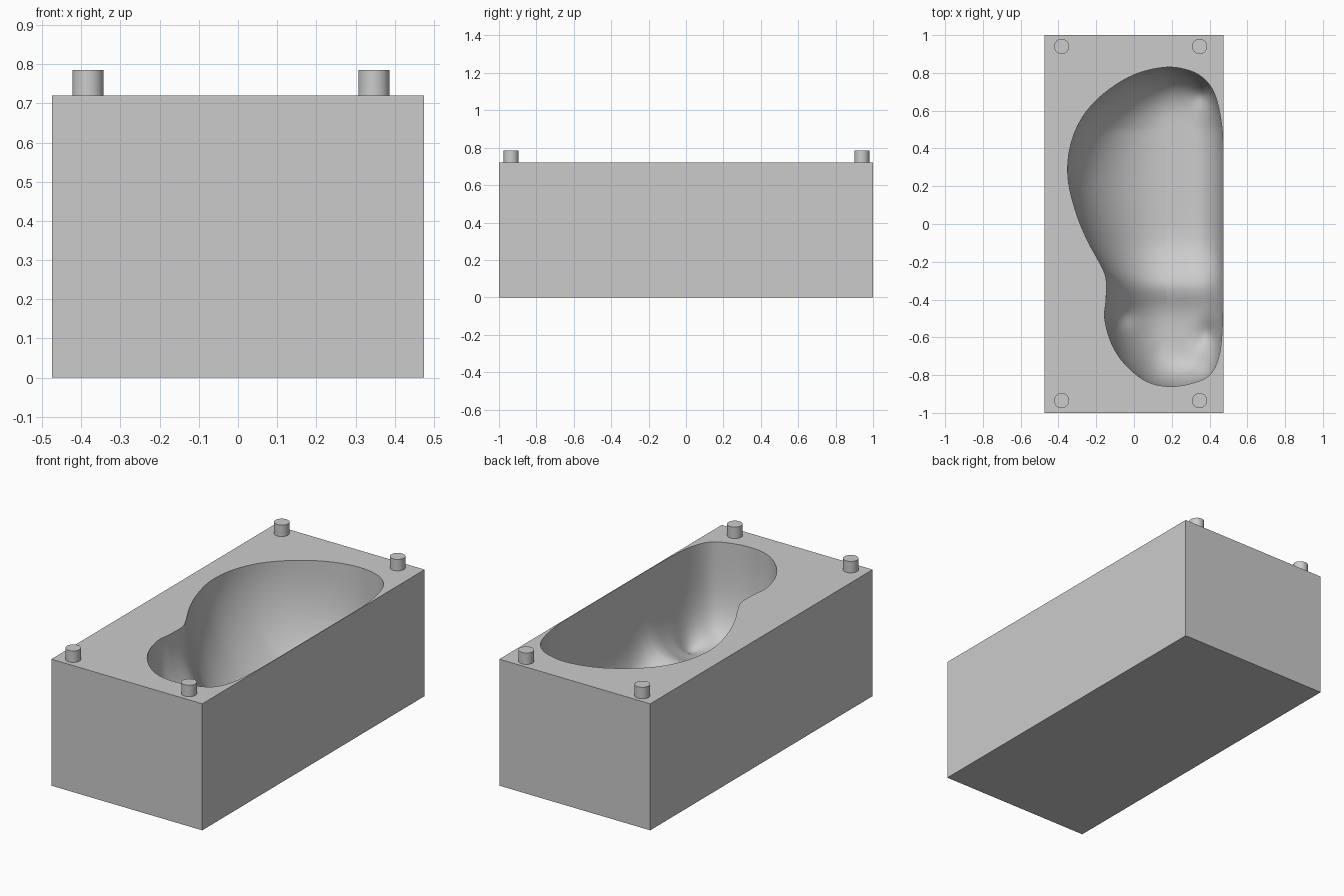
import bpy, bmesh, math
from mathutils import Vector

cube = bpy.data.objects.get("Cube")
if cube:
    bpy.data.objects.remove(cube, do_unlink=True)

HALF_X, HALF_Y, TOP = 0.475, 1.0, 0.72

grey = bpy.data.materials.new("plain grey")
grey.use_nodes = True
colour = (0.6, 0.6, 0.6, 1)
grey.diffuse_color = colour
grey.node_tree.nodes["Principled BSDF"].inputs["Base Color"].default_value = colour


def add_object(name, bm):
    mesh = bpy.data.meshes.new(name)
    bm.to_mesh(mesh)
    bm.free()
    mesh.materials.append(grey)
    obj = bpy.data.objects.new(name, mesh)
    bpy.context.collection.objects.link(obj)
    return obj


def closed_spline(points, steps):
    """Smooth closed curve through the points."""
    pts = [Vector(p) for p in points]
    n, out = len(pts), []
    for i in range(n):
        a, b, c, d = (pts[(i + k) % n] for k in (-1, 0, 1, 2))
        for s in range(steps):
            t = s / steps
            out.append(0.5 * (2 * b + (c - a) * t + (2 * a - 5 * b + 4 * c - d) * t ** 2
                              + (3 * b - a - 3 * c + d) * t ** 3))
    return out


def bell(distance, width):
    return math.exp(-(distance / width) ** 2)


# Rim of the cavity, clockwise from the back
rim = closed_spline([
    (.17, .83), (.30, .81), (.38, .76), (.43, .68), (.46, .55), (.471, .4),
    (.471, 0), (.471, -.35), (.467, -.55), (.45, -.7), (.40, -.8), (.3, -.845),
    (.18, -.86), (.06, -.83), (-.05, -.74), (-.12, -.63), (-.155, -.5),
    (-.148, -.4), (-.148, -.29), (-.18, -.21), (-.25, -.08), (-.31, .07),
    (-.35, .25), (-.335, .42), (-.27, .57), (-.16, .69), (0, .79)], 6)

# Small pockets in the cavity: x, y, extra depth
POCKETS = [(.41, -.59, .06), (.39, .70, .06), (-.10, -.5, .07)]


def cavity_point(p, angle):
    """Point between the rim (angle 0) and the spine on the floor."""
    spine = Vector((.17, max(-.6, min(.5, p.y))))
    out = p - spine
    power = 3 + out.x / out.length          # rounder on the left, steeper on the right
    reach = max(0, math.cos(angle)) ** (2 / power)
    drop = math.sin(angle) ** (2 / power)
    q = spine + out * reach
    depth = .58 - .08 * bell(q.y + .3, .12) - .05 / (1 + math.exp((q.y + .3) * 20))
    depth += sum(a * bell((q - Vector((x, y))).length, .07) for x, y, a in POCKETS)
    return (q.x, q.y, TOP - depth * drop)


# Block with the cavity sunk into its top
bm = bmesh.new()
corners = [(-HALF_X, -HALF_Y), (HALF_X, -HALF_Y), (HALF_X, HALF_Y), (-HALF_X, HALF_Y)]
low = [bm.verts.new((x, y, 0)) for x, y in corners]
high = [bm.verts.new((x, y, TOP)) for x, y in corners]
bm.faces.new(low[::-1])
for i in range(4):
    j = (i + 1) % 4
    bm.faces.new((low[i], low[j], high[j], high[i]))

RINGS = 28
rings = [[bm.verts.new(cavity_point(p, math.pi / 2 * k / RINGS)) for p in rim]
         for k in range(RINGS + 1)]
count = len(rim)
for outer, inner in zip(rings, rings[1:]):
    for i in range(count):
        j = (i + 1) % count
        bm.faces.new((outer[i], inner[i], inner[j], outer[j])).smooth = True

# Flat top between the block's edge and the rim
rim_edges = [bm.edges.get((rings[0][i], rings[0][(i + 1) % count])) for i in range(count)]
top_edges = [bm.edges.get((high[i], high[(i + 1) % 4])) for i in range(4)]
filled = bmesh.ops.triangle_fill(bm, edges=rim_edges + top_edges, use_beauty=True,
                                 normal=(0, 0, 1))
for f in filled["geom"]:
    if isinstance(f, bmesh.types.BMFace):
        f.normal_update()
        if f.normal.z < 0:
            f.normal_flip()
for e in rim_edges:
    e.smooth = False
bmesh.ops.remove_doubles(bm, verts=rings[-1], dist=0.0001)
add_object("mould_block", bm)

# Locating pegs at the four corners
for side, x in (("right", -.383), ("left", .347)):
    for end, y in (("front", -.935), ("back", .94)):
        bm = bmesh.new()
        bmesh.ops.create_cone(bm, cap_ends=True, segments=32, radius1=.04, radius2=.04,
                              depth=.075)
        for f in bm.faces:
            f.smooth = abs(f.normal.z) < .5
        for e in bm.edges:
            e.smooth = all(f.smooth for f in e.link_faces)
        peg = add_object(f"{end}_{side}_peg", bm)
        peg.location = (x, y, TOP + .0275)
